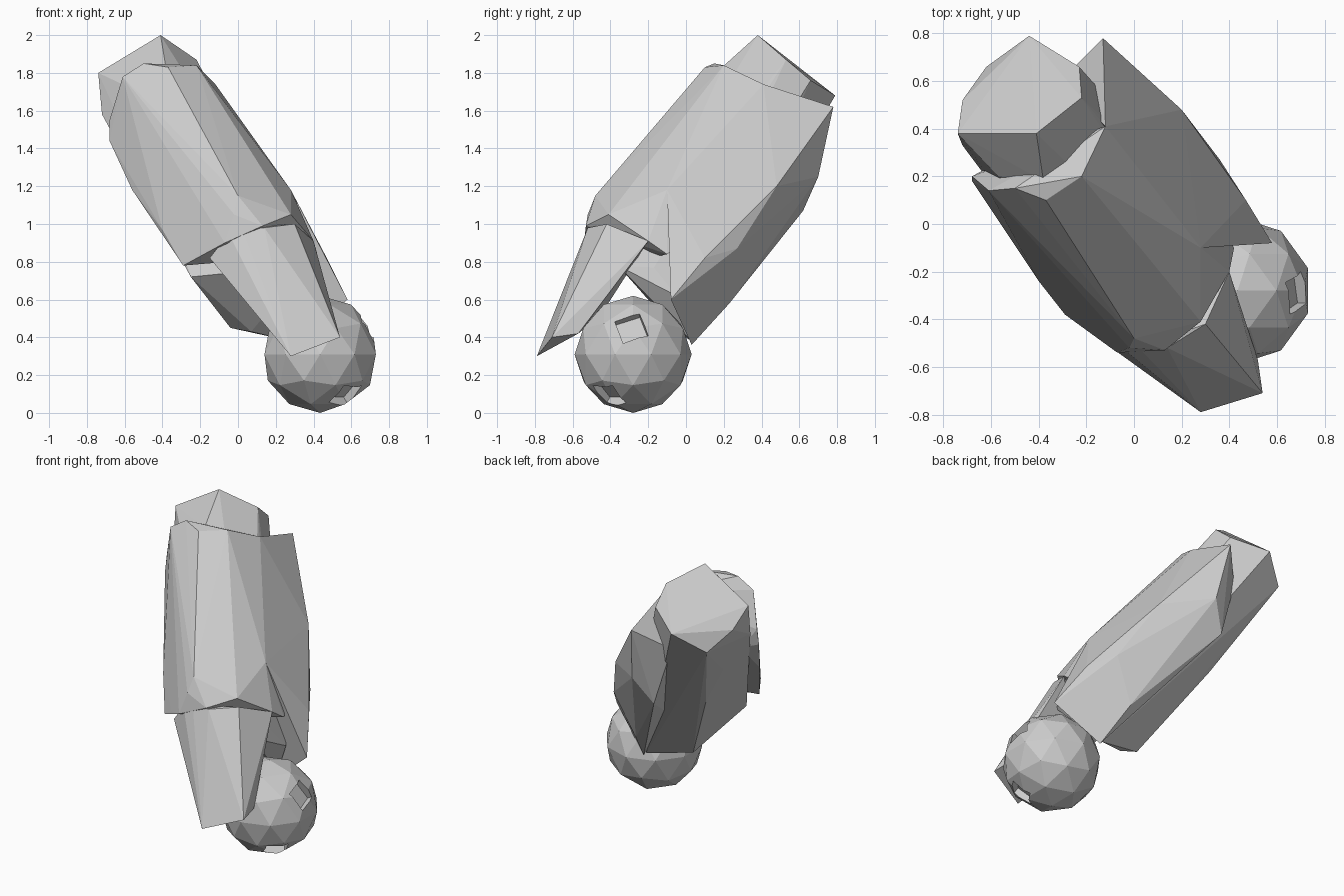
import bpy, bmesh
from mathutils import Vector, Matrix

if "Cube" in bpy.data.objects:
    bpy.data.objects.remove(bpy.data.objects["Cube"])

grey = bpy.data.materials.new("light grey")
grey.diffuse_color = (0.6, 0.6, 0.6, 1)
grey.use_nodes = True
grey.node_tree.nodes["Principled BSDF"].inputs["Base Color"].default_value = grey.diffuse_color


def finish(name, bm):
    bmesh.ops.recalc_face_normals(bm, faces=bm.faces)
    mesh = bpy.data.meshes.new(name)
    bm.to_mesh(mesh)
    bm.free()
    mesh.materials.append(grey)
    obj = bpy.data.objects.new(name, mesh)
    bpy.context.collection.objects.link(obj)
    return obj


def facet_block(name, points):
    """Faceted solid wrapped round a few corner points."""
    bm = bmesh.new()
    for p in points:
        bm.verts.new(p)
    bmesh.ops.convex_hull(bm, input=bm.verts[:])
    loose = [v for v in bm.verts if not v.link_faces]
    bmesh.ops.delete(bm, geom=loose, context='VERTS')
    return finish(name, bm)


# Slanted inner body with the flat cap at its upper end
facet_block("core_body", [
    (-.41, .38, 2), (-.74, .38, 1.8), (-.72, .52, 1.68), (-.62, .66, 1.55),
    (-.44, .79, 1.68), (-.23, .66, 1.76), (-.22, .53, 1.87),
    (-.72, .33, 1.58), (-.57, .2, 1.72), (-.38, .18, 1.82),
    (-.54, .36, 1.3), (-.36, .5, 1.28), (-.36, .3, 1.0), (-.12, .2, .78),
    (-.25, -.3, .72), (-.19, -.08, .72), (-.04, -.02, .45), (.07, -.05, .43),
    (.28, .03, .38), (.36, -.17, .77), (.36, -.36, .78), (.4, -.05, .62)])

# Outer shell over the front
facet_block("front_shell", [
    (-.68, .2, 1.55), (-.61, .14, 1.78), (-.5, .15, 1.85), (-.37, .1, 1.83),
    (-.22, .2, 1.84), (-.12, .41, 1.74), (-.59, .25, 1.42),
    (-.68, .18, 1.44), (-.56, 0, 1.18), (-.4, -.24, .97), (-.2, -.2, 1.45),
    (0, -.48, 1.15), (-.29, -.38, .78), (-.19, -.45, .85), (-.07, -.54, .9),
    (-.02, -.52, 1.05), (.13, -.53, .99), (.28, -.41, 1.05),
    (.28, -.1, 1.18), (.4, -.2, .91), (.42, -.1, .84), (.3, .12, 1.0)])

# Long shell wrapping the right and back
facet_block("back_shell", [
    (-.13, .78, 1.62), (-.08, .7, 1.25), (-.19, .62, 1.07), (.22, .23, .58),
    (.2, .48, 1.2), (.36, .27, .87), (.47, .1, .82), (.58, -.08, .6),
    (.3, .12, 1.0), (-.12, .41, 1.74), (.28, -.1, 1.18),
    (-.31, .6, 1.47), (0, .2, .8), (.3, .03, .36)])

# Wedge-shaped flap hanging at the lower front
facet_block("front_flap", [
    (-.05, -.52, .95), (.02, -.52, .98), (.14, -.52, .98), (.3, -.42, 1.0),
    (.4, -.2, .91), (.28, -.79, .3), (.54, -.71, .4), (.52, -.57, .42),
    (-.15, -.48, .82), (.2, -.37, .78), (.1, -.45, .52)])

# Ball at the lower end
CENTRE = Vector((.435, -.28, .31))
bm = bmesh.new()
bmesh.ops.create_icosphere(bm, subdivisions=2, radius=.31)
bmesh.ops.translate(bm, verts=bm.verts, vec=CENTRE)
ball = finish("ball", bm)

# Two square sockets cut into the ball
for i, way in enumerate([(.27, -.01, .15), (.14, -.13, -.22)]):
    way = Vector(way).normalized()
    bm = bmesh.new()
    bmesh.ops.create_cube(bm, size=.14)
    bmesh.ops.rotate(bm, verts=bm.verts, matrix=Matrix.Rotation(.35 - i * .35, 3, 'Z'))
    cutter = finish("socket_cutter_%d" % i, bm)
    cutter.location = CENTRE + way * .31
    cutter.rotation_mode = 'QUATERNION'
    cutter.rotation_quaternion = way.to_track_quat('Z', 'Y')
    cutter.hide_render = True
    cutter.hide_set(True)
    cut = ball.modifiers.new("socket_%d" % i, 'BOOLEAN')
    cut.operation = 'DIFFERENCE'
    cut.object = cutter
